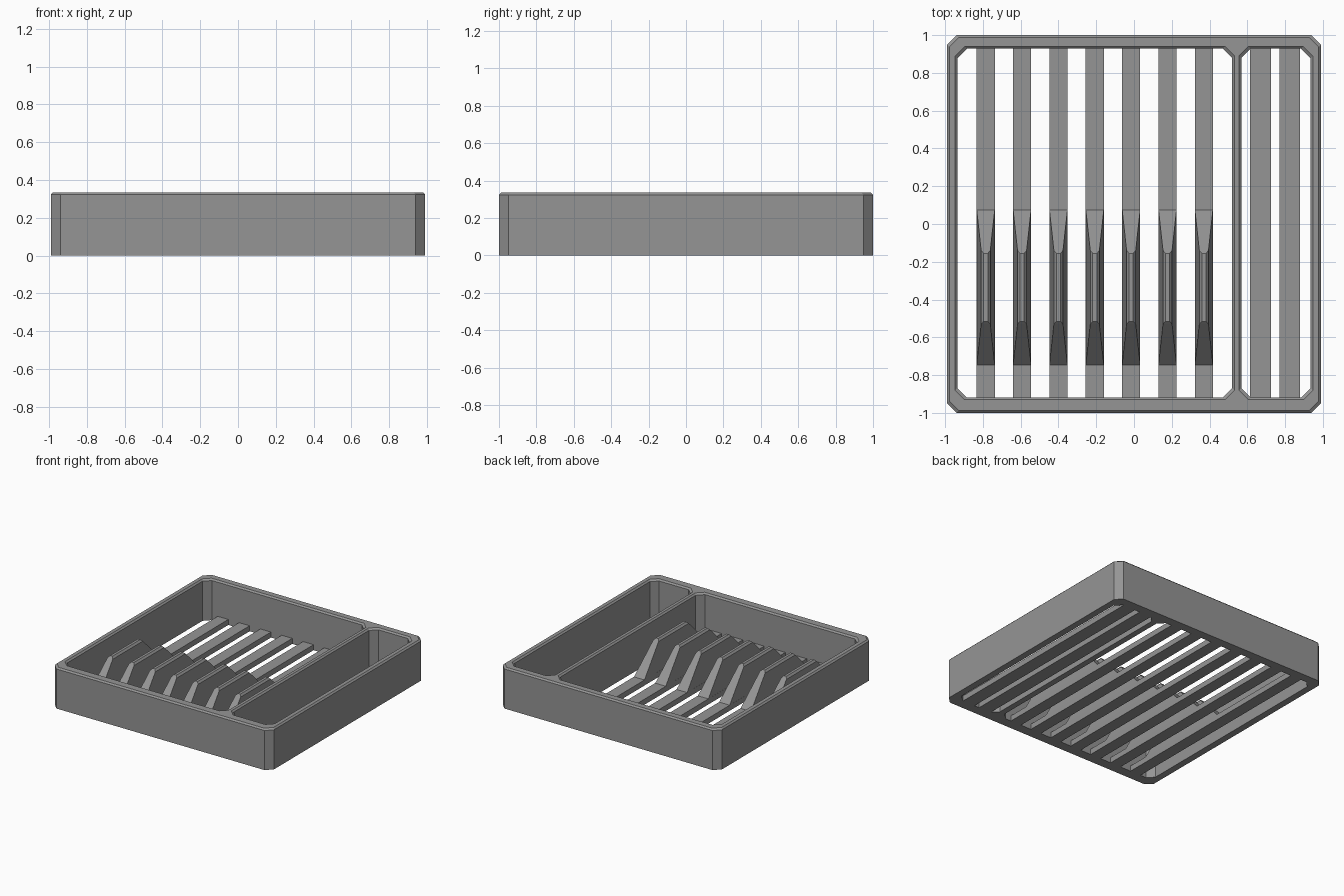
import bpy, bmesh

if "Cube" in bpy.data.objects:
    bpy.data.objects.remove(bpy.data.objects["Cube"])

HEIGHT = 0.335
EDGE = 0.012
FLOOR = 0.045

grey = bpy.data.materials.new("grey plastic")
grey.use_nodes = True
colour = (0.3, 0.3, 0.3, 1)
grey.diffuse_color = colour
grey.node_tree.nodes["Principled BSDF"].inputs["Base Color"].default_value = colour


def chamfered_rect(x0, x1, y0, y1, c):
    return [(x0 + c, y0), (x1 - c, y0), (x1, y0 + c), (x1, y1 - c),
            (x1 - c, y1), (x0 + c, y1), (x0, y1 - c), (x0, y0 + c)]


def loft(name, rings):
    """Solid through a stack of matching closed rings."""
    bm = bmesh.new()
    loops = [[bm.verts.new(p) for p in ring] for ring in rings]
    bm.faces.new(loops[0])
    bm.faces.new(loops[-1])
    for low, high in zip(loops, loops[1:]):
        for i in range(len(low)):
            j = (i + 1) % len(low)
            bm.faces.new((low[i], low[j], high[j], high[i]))
    bmesh.ops.recalc_face_normals(bm, faces=bm.faces)
    mesh = bpy.data.meshes.new(name)
    bm.to_mesh(mesh)
    bm.free()
    mesh.materials.append(grey)
    obj = bpy.data.objects.new(name, mesh)
    bpy.context.collection.objects.link(obj)
    return obj


def rect_loft(name, x0, x1, y0, y1, c, levels):
    """Chamfered block; each level is (z, outward growth)."""
    return loft(name, [[(x, y, z) for x, y in
                        chamfered_rect(x0 - g, x1 + g, y0 - g, y1 + g, c)]
                       for z, g in levels])


# Tray walls: outer block with two flared compartments cut through
tray = rect_loft("tray_walls", -0.99, 0.99, -1, 1, 0.05,
                 [(0, 0), (HEIGHT - EDGE, 0), (HEIGHT, -EDGE)])
for x0, x1 in ((-0.935, 0.52), (0.568, 0.935)):
    cutter = rect_loft("compartment_cutter", x0, x1, -0.918, 0.928, 0.05,
                       [(-0.1, 0), (HEIGHT - EDGE, 0), (HEIGHT + EDGE, 2 * EDGE)])
    cutter.hide_render = True
    cut = tray.modifiers.new("compartment", "BOOLEAN")
    cut.operation = "DIFFERENCE"
    cut.solver = "EXACT"
    cut.object = cutter
    bpy.context.view_layer.objects.active = tray
    bpy.ops.object.modifier_apply(modifier=cut.name)
    bpy.data.objects.remove(cutter)


def slat(name, x, half):
    rect_loft(name, x - half, x + half, -0.95, 0.95, 0, [(0, 0), (FLOOR, 0)])


def divider_ridge(name, x):
    # Tapered ridge with sloping ends and a narrow bevelled crest
    rings = []
    for z, half, y0, y1 in ((FLOOR - 0.005, 0.048, -0.75, 0.08),
                            (0.27, 0.024, -0.53, -0.14),
                            (0.285, 0.011, -0.515, -0.155)):
        rings.append([(x - half, y0, z), (x + half, y0, z),
                      (x + half, y1, z), (x - half, y1, z)])
    loft(name, rings)


# Floor slats, with a ridge on each one in the wide compartment
for i in range(7):
    x = -0.785 + i * 0.1925
    slat(f"floor_slat_{i + 1}", x, 0.048)
    divider_ridge(f"slot_ridge_{i + 1}", x)
for i, x in enumerate((0.67, 0.825)):
    slat(f"side_slat_{i + 1}", x, 0.055)
